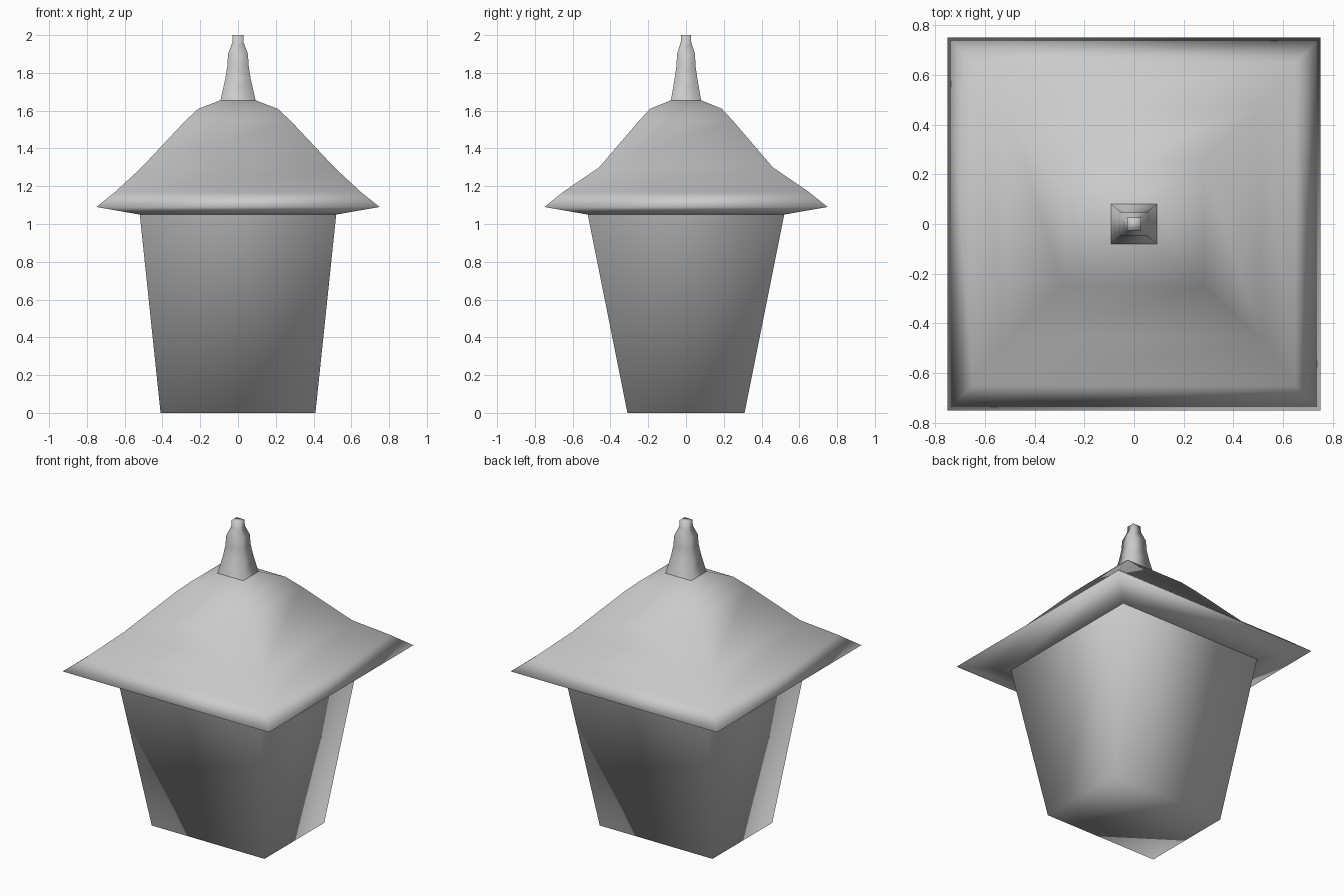
import bpy

if "Cube" in bpy.data.objects:
    bpy.data.objects.remove(bpy.data.objects["Cube"])


def loft(name, rings, cap_bottom=True, cap_top=True):
    """Stack rectangular rings (half x, half y, z) and skin them with quads."""
    verts, faces = [], []
    for hx, hy, z in rings:
        verts += [(-hx, -hy, z), (hx, -hy, z), (hx, hy, z), (-hx, hy, z)]
    for r in range(len(rings) - 1):
        a, b = 4 * r, 4 * r + 4
        for i in range(4):
            j = (i + 1) % 4
            faces.append((a + i, a + j, b + j, b + i))
    if cap_bottom:
        faces.append((3, 2, 1, 0))
    if cap_top:
        n = len(verts)
        faces.append((n - 4, n - 3, n - 2, n - 1))
    mesh = bpy.data.meshes.new(name)
    mesh.from_pydata(verts, [], faces)
    mesh.shade_smooth()
    obj = bpy.data.objects.new(name, mesh)
    bpy.context.collection.objects.link(obj)
    return obj


# Tapered lantern housing
loft("lantern_body", [(0.41, 0.31, 0.0), (0.52, 0.52, 1.05)], cap_top=False)

# Flared roof, from the underside of the eaves up to the finial base
loft("roof", [
    (0.52, 0.52, 1.05),
    (0.75, 0.75, 1.09),
    (0.65, 0.65, 1.17),
    (0.51, 0.46, 1.30),
    (0.28, 0.25, 1.545),
    (0.21, 0.19, 1.61),
    (0.093, 0.08, 1.655),
], cap_bottom=False, cap_top=False)

# Slender finial
loft("finial", [
    (0.093, 0.08, 1.655),
    (0.067, 0.06, 1.77),
    (0.056, 0.05, 1.84),
    (0.053, 0.048, 1.90),
    (0.030, 0.028, 1.96),
    (0.028, 0.026, 2.0),
], cap_bottom=False)
